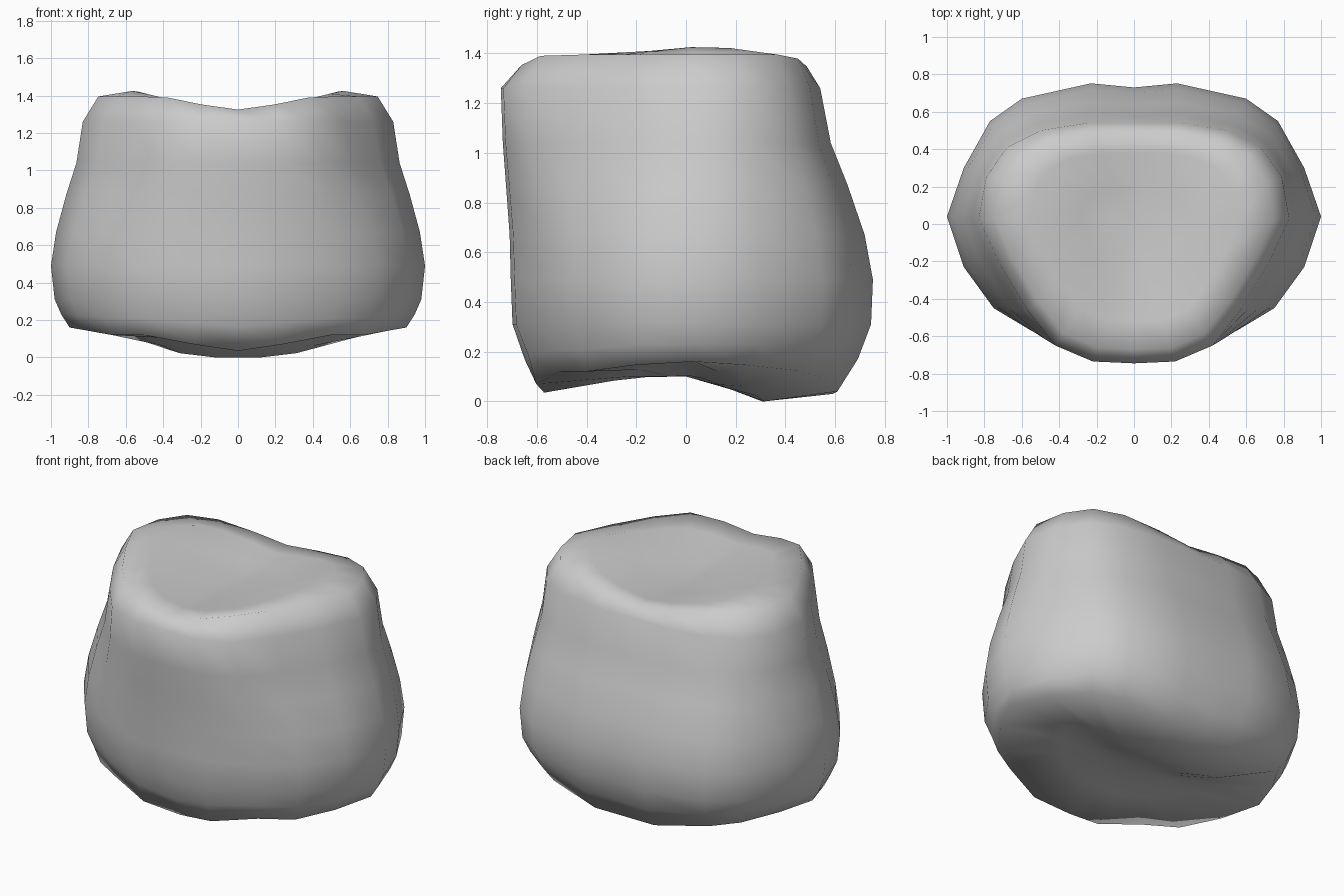
import bpy, bmesh

if "Cube" in bpy.data.objects:
    bpy.data.objects.remove(bpy.data.objects["Cube"])

# Half outlines (x >= 0) running from back centre to front centre
WIDE = [(0, .73), (.23, .752), (.6, .67), (.77, .55), (.91, .3), (1, .04),
        (.91, -.23), (.75, -.45), (.55, -.57), (.26, -.69), (0, -.705)]
NARROW = [(0, .54), (.25, .54), (.5, .5), (.68, .41), (.79, .25), (.83, .03),
          (.72, -.21), (.57, -.46), (.42, -.65), (.22, -.735), (0, -.745)]


def full(half):
    """Mirror a half outline into a closed ring."""
    return half + [(-x, y) for x, y in half[-2:0:-1]]


def ramp(v, lo, hi):
    return min(max((v - lo) / (hi - lo), 0), 1)


def under(x, y):
    """Arched underside: high in the middle, low toward back and front."""
    base = .1 * (1 - ramp(y, .05, .3)) - .03 * ramp(-y, .15, .4)
    return base + .06 * ramp(abs(x), .24, .52)


def rim_bottom(x, y):
    if y < -.4:
        return .035 + .085 * ramp(abs(x), .05, .5)
    return .03 + .13 * ramp(abs(x), .15, .9)


def low_side(x, y):
    return .5 * rim_bottom(x, y) + .15


def saddle(low, gain, reach=.55):
    """Top surface height: low in the middle, rising to both sides."""
    return lambda x, y: low + gain * ramp(abs(x), 0, reach) ** 1.3


def rim_top(x, y):
    """Rim of the dish, with raised front corners."""
    return saddle(1.325, .07, .4 if y < -.3 else .55)(x, y)


def level(z):
    return lambda x, y: z


# Rings from underside to top: x scale, y scale, blend to narrow, height
rings = [
    (.26, .24, 0, under),
    (.52, .42, 0, under),
    (.9, .81, 0, rim_bottom),
    (.945, .92, 0, low_side),
    (.98, .99, 0, level(.31)),
    (1, 1, 0, level(.49)),
    (.998, .998, .15, level(.67)),
    (1, 1, .48, level(.87)),
    (1, 1, .8, level(1.04)),
    (1, 1, 1, level(1.26)),
    (.9, .9, 1, rim_top),
    (.68, .7, 1, saddle(1.315, .11)),
    (.35, .36, 1, saddle(1.3, .1)),
]

bm = bmesh.new()
wide, narrow = full(WIDE), full(NARROW)
n = len(wide)
rows = []
for sx, sy, t, height in rings:
    row = []
    for (x0, y0), (x1, y1) in zip(wide, narrow):
        x, y = sx * (x0 + t * (x1 - x0)), sy * (y0 + t * (y1 - y0))
        if height is rim_bottom and y < 0:  # fuller front corners underneath
            y *= 1 + .1 * ramp(abs(x), 0, .3)
        row.append(bm.verts.new((x, y, height(x, y))))
    rows.append(row)

# Walls
for a, b in zip(rows, rows[1:]):
    for i in range(n):
        j = (i + 1) % n
        bm.faces.new((a[i], a[j], b[j], b[i]))

# Underside and dish centres
for row, z in ((rows[0], .1), (rows[-1], 1.29)):
    centre = bm.verts.new((0, 0, z))
    for i in range(n):
        bm.faces.new((row[i], row[(i + 1) % n], centre))

bmesh.ops.recalc_face_normals(bm, faces=bm.faces)
lowest = min(v.co.z for v in bm.verts)
for v in bm.verts:
    v.co.z -= lowest
for f in bm.faces:
    f.smooth = True

mesh = bpy.data.meshes.new("dished_block")
bm.to_mesh(mesh)
bm.free()
bpy.context.collection.objects.link(bpy.data.objects.new("dished_block", mesh))
